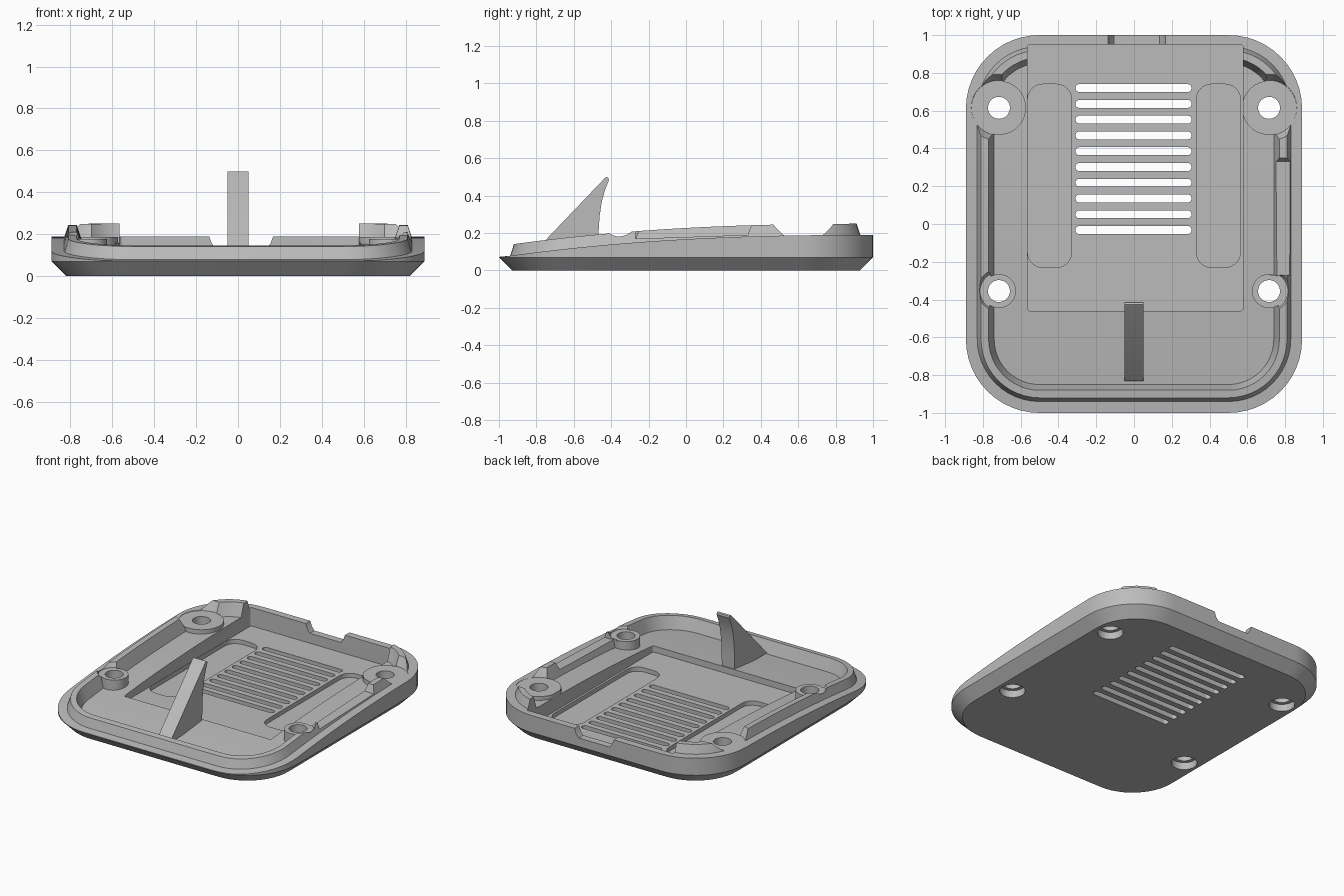
import bpy, bmesh, math
from mathutils import Matrix

cube = bpy.data.objects.get("Cube")
if cube:
    bpy.data.objects.remove(cube, do_unlink=True)

grey = bpy.data.materials.new("plain grey")
grey.use_nodes = True
colour = (0.5, 0.5, 0.5, 1)
grey.diffuse_color = colour
grey.node_tree.nodes["Principled BSDF"].inputs["Base Color"].default_value = colour

HALF_W, HALF_L, RADIUS = 0.89, 1.0, 0.39


def make_object(name, bm):
    bmesh.ops.recalc_face_normals(bm, faces=bm.faces[:])
    mesh = bpy.data.meshes.new(name)
    bm.to_mesh(mesh)
    bm.free()
    mesh.materials.append(grey)
    obj = bpy.data.objects.new(name, mesh)
    bpy.context.collection.objects.link(obj)
    return obj


def rim(y):
    """Height of the outer rim, falling towards the front."""
    return 0.19 - 0.12 * max(0, (1 - y) / 2) ** 2.4


def half_outline(inset, height):
    """Right half of a rounded rectangle, front to back."""
    r = RADIUS - inset
    cx, cy = HALF_W - RADIUS, HALF_L - RADIUS
    steps = 12
    flat = [(cx + r * math.sin(a), -cy - r * math.cos(a))
            for a in (math.pi / 2 * i / steps for i in range(steps + 1))]
    flat += [(cx + r, -cy + 2 * cy * i / steps) for i in range(1, steps)]
    flat += [(cx + r * math.cos(a), cy + r * math.sin(a))
             for a in (math.pi / 2 * i / steps for i in range(steps + 1))]
    return [(x, y, height(y)) for x, y in flat]


def build_tray():
    levels = [(0.07, lambda y: 0), (0, lambda y: 0.07),
              (0, lambda y: max(rim(y), 0.073)), (0.06, rim),
              (0.08, lambda y: rim(y) + 0.06), (0.12, lambda y: rim(y) + 0.06),
              (0.15, lambda y: rim(y) - 0.03)]
    bm = bmesh.new()
    rings = []
    for inset, height in levels:
        right = [bm.verts.new(p) for p in half_outline(inset, height)]
        left = [bm.verts.new((-v.co.x, v.co.y, v.co.z)) for v in right]
        rings.append((right, left))
    loops = [right + left[::-1] for right, left in rings]
    for a, b in zip(loops, loops[1:]):
        n = len(a)
        for i in range(n):
            j = (i + 1) % n
            bm.faces.new((a[i], a[j], b[j], b[i]))
    # underside and sloping inner floor
    bm.faces.new(loops[0])
    right, left = rings[-1]
    for i in range(len(right) - 1):
        bm.faces.new((right[i], right[i + 1], left[i + 1], left[i]))
    return make_object("tray_body", bm)


def prism(name, points, axis, start, end):
    """Extrude a flat profile along x, y or z."""
    def place(p, d):
        return {"x": (d, *p), "y": (p[0], d, p[1]), "z": (*p, d)}[axis]
    bm = bmesh.new()
    a = [bm.verts.new(place(p, start)) for p in points]
    b = [bm.verts.new(place(p, end)) for p in points]
    bm.faces.new(a)
    bm.faces.new(b)
    for i in range(len(a)):
        j = (i + 1) % len(a)
        bm.faces.new((a[i], a[j], b[j], b[i]))
    return make_object(name, bm)


def rounded(x0, x1, y0, y1, r, steps=6):
    """Outline of a rounded rectangle."""
    corners = [(x1 - r, y1 - r), (x0 + r, y1 - r), (x0 + r, y0 + r), (x1 - r, y0 + r)]
    return [(cx + r * math.cos(a), cy + r * math.sin(a))
            for k, (cx, cy) in enumerate(corners)
            for a in (math.pi / 2 * (k + i / steps) for i in range(steps + 1))]


def cone(name, x, y, z0, z1, r0, r1):
    bm = bmesh.new()
    bmesh.ops.create_cone(bm, cap_ends=True, segments=40, radius1=r0, radius2=r1,
                          depth=z1 - z0, matrix=Matrix.Translation((x, y, (z0 + z1) / 2)))
    return make_object(name, bm)


def combine(target, tool, operation):
    mod = target.modifiers.new("boolean", "BOOLEAN")
    mod.operation, mod.solver, mod.object = operation, "EXACT", tool
    bpy.context.view_layer.objects.active = target
    bpy.ops.object.modifier_apply(modifier=mod.name)
    bpy.data.objects.remove(tool, do_unlink=True)


def cut(tool):
    combine(tray, tool, "DIFFERENCE")


def smooth(obj):
    bpy.ops.object.select_all(action="DESELECT")
    obj.select_set(True)
    bpy.context.view_layer.objects.active = obj
    bpy.ops.object.shade_smooth_by_angle(angle=math.radians(25))


tray = build_tray()

# Screw bosses: y, top height, radius, radius of the clearance cut in the lip
bosses = [(0.615, 0.186, 0.143, 0.146), (-0.355, 0.178, 0.09, 0.1)]
for y, top, radius, clear in bosses:
    for x in (-0.715, 0.715):
        cut(cone("clearance", x, y, top, top + 0.1, clear, clear + 0.05))
        combine(tray, cone("boss", x, y, 0.045, top, radius, radius), "UNION")

# Lowered stretch of the lip on the left side
cut(prism("lip_gap", [(-0.27, 0.17), (0.33, 0.19), (0.36, 0.27), (-0.27, 0.27)],
          "x", 0.72, 0.87))

# Central recess and its two deeper pockets
cut(prism("recess", rounded(-0.565, 0.578, -0.46, 0.95, 0.015), "z", 0.06, 0.4))
for x0, x1 in ((-0.563, -0.33), (0.33, 0.563)):
    cut(prism("pocket", rounded(x0, x1, -0.23, 0.74, 0.08), "z", 0.03, 0.1))

# Cooling slots
for i in range(10):
    y = -0.032 + 0.0835 * i
    cut(prism("slot", rounded(-0.31, 0.305, y - 0.021, y + 0.021, 0.0205), "z", -0.1, 0.1))

# Cable notch in the back wall
cut(prism("notch", [(-0.145, 0.21), (-0.125, 0.155), (-0.105, 0.13),
                    (0.135, 0.13), (0.155, 0.155), (0.175, 0.21)], "y", 0.9, 1.1))

# Screw holes with wider recesses underneath
for y in (0.615, -0.355):
    for x in (-0.715, 0.715):
        cut(cone("screw_hole", x, y, -0.1, 0.4, 0.058, 0.058))
        cut(cone("screw_head", x, y, -0.1, 0.05, 0.082, 0.082))
smooth(tray)

# Swept support fin standing on the front floor
fin = prism("support_fin", [(-0.83, 0.08), (-0.47, 0.08), (-0.468, 0.2), (-0.462, 0.29),
                            (-0.45, 0.37), (-0.433, 0.43), (-0.412, 0.483),
                            (-0.415, 0.495), (-0.425, 0.5), (-0.435, 0.493)],
            "x", -0.05, 0.05)
smooth(fin)
